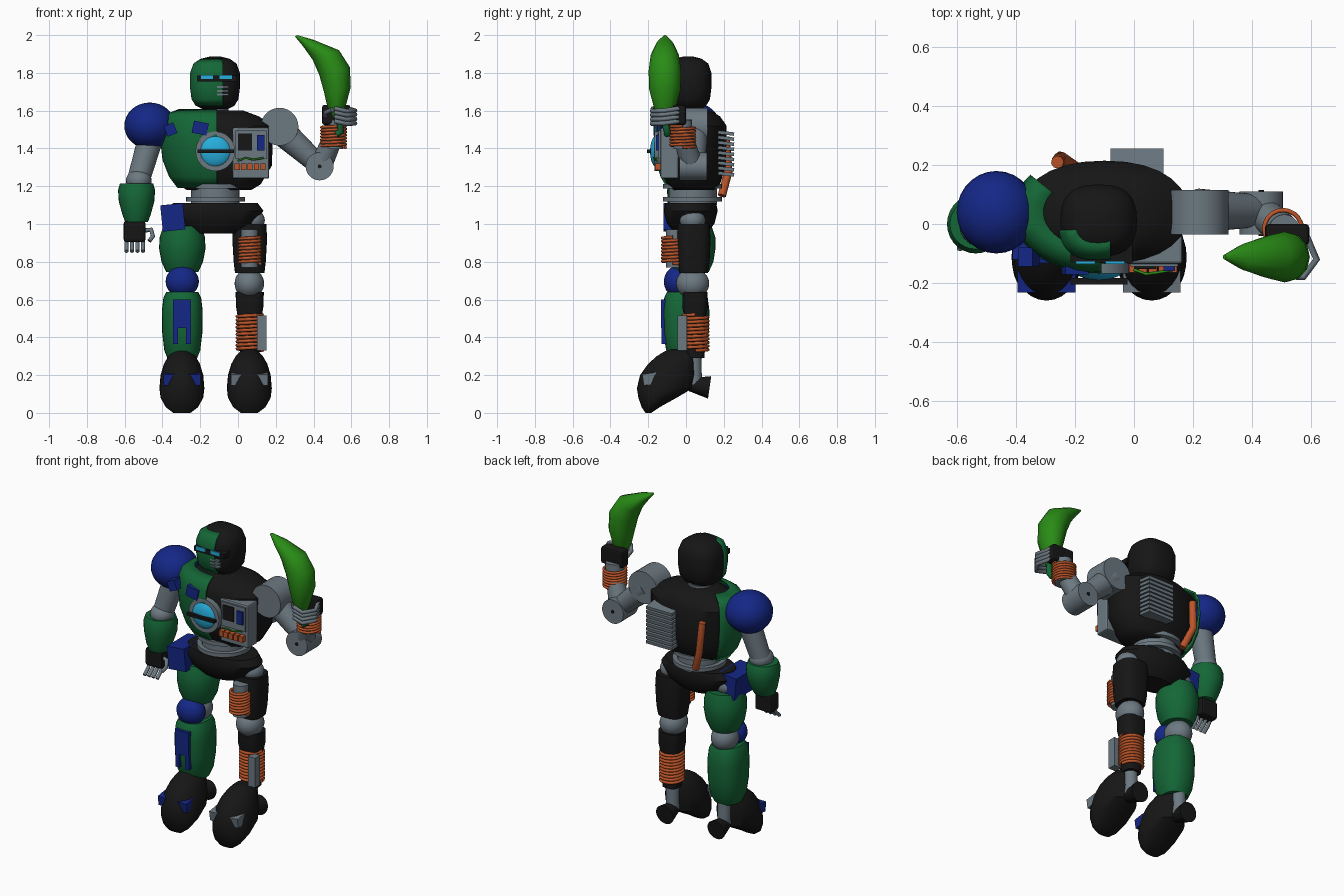
import bpy, bmesh, math
from mathutils import Vector, Matrix

if "Cube" in bpy.data.objects:
    bpy.data.objects.remove(bpy.data.objects["Cube"])

def mat(name, *c):
    m = bpy.data.materials.new(name)
    m.diffuse_color = (*c, 1)
    m.use_nodes = True
    m.node_tree.nodes["Principled BSDF"].inputs["Base Color"].default_value = m.diffuse_color
    return m

GREY = mat("slate grey", .15, .19, .22)
BLACK = mat("black", .008, .008, .008)
GREEN = mat("dark green", .007, .135, .038)
BLUE = mat("deep blue", .007, .02, .24)
ORANGE = mat("copper orange", .5, .09, .022)
CYAN = mat("cyan glow", .02, .42, .72)
LEAF = mat("leaf green", .022, .26, .008)

def finish(name, bm, m, smooth=40):
    bmesh.ops.recalc_face_normals(bm, faces=bm.faces)
    me = bpy.data.meshes.new(name)
    bm.to_mesh(me)
    bm.free()
    me.materials.append(m)
    ob = bpy.data.objects.new(name, me)
    bpy.context.collection.objects.link(ob)
    if smooth:
        bpy.ops.object.select_all(action='DESELECT')
        ob.select_set(True)
        bpy.context.view_layer.objects.active = ob
        bpy.ops.object.shade_smooth_by_angle(angle=math.radians(smooth))
    return ob

def loft(name, m, sections, n=28, e=2.0, cuts=(), caps=True):
    """Skin of superellipse rings (x, y, z, rx, ry[, tilt]); cuts keep the side behind each plane."""
    bm = bmesh.new()
    rings = []
    for x, y, z, rx, ry, *t in sections:
        t = t[0] if t else 0
        ring = []
        for i in range(n):
            a = 2 * math.pi * i / n
            c, s = math.cos(a), math.sin(a)
            u = math.copysign(abs(c) ** (2 / e), c) * rx
            v = math.copysign(abs(s) ** (2 / e), s) * ry
            ring.append(bm.verts.new((x + u * math.cos(t), y + v, z + u * math.sin(t))))
        rings.append(ring)
    for a, b in zip(rings, rings[1:]):
        for i in range(n):
            bm.faces.new((a[i], a[(i + 1) % n], b[(i + 1) % n], b[i]))
    if caps:
        bm.faces.new(rings[0][::-1])
        bm.faces.new(rings[-1])
    for co, no in cuts:
        bmesh.ops.bisect_plane(bm, geom=bm.verts[:] + bm.edges[:] + bm.faces[:],
                               plane_co=co, plane_no=no, clear_outer=True)
    ob = finish(name, bm, m)
    if cuts:
        ob.modifiers.new("thickness", 'SOLIDIFY').thickness = .012
    return ob

def ball(name, m, c, r):
    bm = bmesh.new()
    bmesh.ops.create_uvsphere(bm, u_segments=28, v_segments=16, radius=1,
                              matrix=Matrix.Translation(c) @ Matrix.Diagonal((*r, 1)))
    return finish(name, bm, m, 60)

def rod(name, m, p, q, r1, r2=None):
    p, q = Vector(p), Vector(q)
    bm = bmesh.new()
    rot = (q - p).to_track_quat('Z', 'Y').to_matrix().to_4x4()
    bmesh.ops.create_cone(bm, cap_ends=True, segments=28, radius1=r1, radius2=r1 if r2 is None else r2,
                          depth=(q - p).length, matrix=Matrix.Translation((p + q) / 2) @ rot)
    return finish(name, bm, m)

def box(name, m, x, y, z, bevel=0, tilt=0, pitch=0):
    lo, hi = Vector((x[0], y[0], z[0])), Vector((x[1], y[1], z[1]))
    bm = bmesh.new()
    bmesh.ops.create_cube(bm, size=1, matrix=Matrix.Translation((lo + hi) / 2) @ Matrix.Rotation(tilt, 4, 'Y')
                          @ Matrix.Rotation(pitch, 4, 'X') @ Matrix.Diagonal((*(hi - lo), 1)))
    if bevel:
        bmesh.ops.bevel(bm, geom=bm.edges[:], offset=bevel, segments=2, affect='EDGES', profile=.5)
    return finish(name, bm, m, 0)

def wire(name, m, pts, r):
    cu = bpy.data.curves.new(name, 'CURVE')
    cu.dimensions, cu.bevel_depth, cu.bevel_resolution, cu.use_fill_caps = '3D', r, 2, True
    sp = cu.splines.new('POLY')
    sp.points.add(len(pts) - 1)
    for p, co in zip(sp.points, pts):
        p.co = (*co, 1)
    cu.materials.append(m)
    ob = bpy.data.objects.new(name, cu)
    bpy.context.collection.objects.link(ob)

def coil(name, x, y, z0, z1, r, turns):
    n = turns * 20
    wire(name, ORANGE, [(x + r * math.cos(i * math.pi / 10), y + r * math.sin(i * math.pi / 10),
                         z0 + (z1 - z0) * i / n) for i in range(n + 1)], (z1 - z0) / turns * .47)

CX = -.12   # body axis

# Head, mask and face
HEAD = [(1.61, .07), (1.625, .1), (1.66, .122), (1.72, .13), (1.8, .13), (1.85, .112), (1.875, .075), (1.886, .03)]
loft("head", BLACK, [(CX, .012, z, r, r * .94) for z, r in HEAD], e=2.6)
loft("face_mask", GREEN, [(CX - .003, .008, z, r * 1.02, r) for z, r in HEAD[1:-1]], e=2.6, caps=False,
     cuts=[((-.08, 0, 0), (1, 0, 0)), ((0, -.02, 0), (0, 1, 0))])
box("visor", BLACK, (-.215, -.005), (-.13, -.07), (1.755, 1.785))
for x in (-.165, -.065):
    box("eye", CYAN, (x - .032, x + .032), (-.136, -.128), (1.768, 1.79))
for z in (1.685, 1.705, 1.725):
    box("mouth_grille", GREY, (-.11, -.05), (-.122, -.09), (z - .005, z + .005))
rod("neck", GREY, (CX, .03, 1.52), (CX, .03, 1.63), .062)
rod("neck_ring", GREY, (CX, .03, 1.595), (CX, .03, 1.612), .07)

# Torso and green half shell
loft("torso", BLACK, [(-.1, .04, z, a, b) for z, a, b in
     [(1.18, .17, .11), (1.21, .22, .14), (1.31, .28, .172), (1.52, .285, .175), (1.57, .21, .14), (1.6, .13, .09)]], e=2.2)
loft("chest_shell", GREEN, [(CX, .04, z, a, b) for z, a, b in
     [(1.19, .2, .14), (1.25, .245, .175), (1.34, .28, .2), (1.45, .292, .21), (1.54, .285, .203), (1.58, .265, .18), (1.61, .19, .13)]],
     n=48, caps=False, cuts=[((-.11, 0, 0), (1, 0, 0)), ((-.33, .15, 0), (.62, .78, 0))])
box("chest_trim", BLUE, (-.24, -.16), (-.172, -.13), (1.475, 1.54), tilt=.2)
box("chest_trim_outer", BLUE, (-.385, -.33), (-.145, -.08), (1.47, 1.53), tilt=-.4)

# Chest lamp
rod("lamp_housing", GREY, (CX, -.02, 1.385), (CX, -.168, 1.385), .105)
ball("lamp_lens", CYAN, (CX, -.155, 1.385), (.085, .035, .085))
box("lamp_bar", BLACK, (-.215, -.022), (-.206, -.184), (1.376, 1.394))

# Open circuit panel
box("panel", GREY, (-.03, .165), (-.135, -.04), (1.24, 1.51), .01)
box("panel_inner", GREY, (-.012, .15), (-.145, -.13), (1.345, 1.495))
box("panel_screen", BLACK, (.0, .075), (-.152, -.13), (1.39, 1.48))
box("panel_chip", BLUE, (.1, .14), (-.16, -.13), (1.39, 1.47))
for i in range(5):
    box("panel_relay", ORANGE, (-.018 + i * .034, .01 + i * .034), (-.165, -.13), (1.285, 1.32))
wire("panel_wire", LEAF, [(0, -.155, 1.335), (.04, -.17, 1.35), (.08, -.165, 1.34), (.135, -.155, 1.35)], .005)

# Back fins and pipe
for i in range(9):
    z = 1.265 + i * .027
    box("cooling_fin", GREY, (-.08, .1), (.17, .255), (z - .009, z + .009), pitch=-.12)
wire("back_pipe", ORANGE, [(-.26, .21, 1.46), (-.25, .225, 1.28), (-.2, .19, 1.15)], .022)

# Waist and pelvis
rod("waist", GREY, (CX, .035, 1.1), (CX, .035, 1.22), .128)
for z in (1.13, 1.2):
    rod("waist_ring", GREY, (CX, .035, z - .012), (CX, .035, z + .012), .156)
loft("pelvis", BLACK, [(CX, .025, z, a, b) for z, a, b in
     [(.95, .13, .08), (1.0, .21, .125), (1.07, .255, .143), (1.11, .225, .135)]])
box("hip_pouch", BLUE, (-.405, -.285), (-.12, .09), (.965, 1.105), tilt=-.1)

# Boots, ankles, knees and hips on both sides
for x, trim in ((-.297, BLUE), (.06, GREY)):
    loft("boot", BLACK, [(x, (a + b) / 2, z, r, (b - a) / 2) for z, a, b, r in
         [(0, -.215, -.185, .045), (.03, -.235, -.14, .085), (.08, -.252, -.05, .113), (.13, -.26, .035, .119),
          (.2, -.243, .052, .113), (.26, -.2, .052, .095), (.3, -.155, .05, .072), (.325, -.115, .035, .048), (.337, -.08, .0, .02)]])
    rod("boot_heel", BLACK, (x, .02, .15), (x, .125, .135), .035, .06)
    box("boot_trim", trim, (x - .098, x + .098), (-.228, -.155), (.15, .21), pitch=.15)
    rod("ankle", GREY, (x, .045, .15), (x, .04, .34), .04)
    ball("knee", GREY, (x, .035, .685), (.078, .088, .08))
    ball("hip", GREY, (x + (.012 if x > 0 else -.012), .035, 1.02), (.07, .068, .06))

# Stripped leg
X = .062
loft("thigh_frame", BLACK, [(X, .04, .74, .078, .075), (X, .04, .8, .085, .085), (X, .04, .92, .092, .09), (X, .04, 1.0, .088, .085)], e=3)
rod("thigh_core", GREY, (X, -.06, .77), (X, -.06, .97), .045)
coil("thigh_coil", X, -.07, .79, .93, .055, 8)
loft("shin_frame", BLACK, [(X, .048, .29, .05, .05), (X, .048, .5, .062, .055), (X, .048, .56, .072, .068), (X, .048, .64, .075, .065)], e=3)
coil("shin_coil", X, .05, .33, .52, .066, 10)
box("shin_plate", GREY, (.1, .15), (-.045, .005), (.33, .515))

# Armoured leg
X = -.295
loft("thigh_armour", GREEN, [(X, .03, z, a, b) for z, a, b in
     [(.745, .085, .09), (.8, .11, .115), (.87, .123, .126), (.93, .12, .125), (.99, .1, .105)]])
ball("knee_cap", BLUE, (X, -.045, .695), (.088, .072, .082))
loft("shin_armour", GREEN, [(X, 0, z, a, b) for z, a, b in
     [(.28, .075, .08), (.33, .095, .105), (.42, .106, .12), (.54, .108, .124), (.61, .1, .115), (.64, .085, .1)]], e=2.4)
box("shin_trim", BLUE, (-.343, -.25), (-.133, -.1), (.45, .6))
for x in (-.33, -.263):
    box("shin_trim_leg", BLUE, (x - .013, x + .013), (-.131, -.1), (.365, .46))

# Lowered armoured arm
ball("shoulder_guard", BLUE, (-.467, .04, 1.52), (.135, .14, .123))
rod("upper_arm", GREY, (-.455, .04, 1.48), (-.525, .01, 1.24), .068, .06)
ball("elbow", GREY, (-.525, .0, 1.23), (.068, .075, .06))
loft("forearm_armour", GREEN, [(-.537, y, z, a, b) for y, z, a, b in
     [(0, 1.215, .088, .085), (0, 1.18, .098, .1), (0, 1.12, .094, .098), (-.01, 1.05, .075, .08), (-.015, 1.01, .06, .06)]])
box("lowered_palm", BLACK, (-.605, -.49), (-.06, .02), (.905, 1.015), .012)
for i in range(4):
    x = -.59 + i * .029
    wire("lowered_finger", GREY, [(x, -.025, .92), (x, -.05, .885), (x, -.085, .855)], .011)
wire("lowered_thumb", GREY, [(-.495, -.03, .965), (-.46, -.05, .97), (-.45, -.07, .935), (-.47, -.08, .91)], .012)

# Raised bare arm
rod("bare_shoulder", GREY, (.22, -.035, 1.515), (.22, .115, 1.515), .1)
rod("bare_upper_arm", GREY, (.22, .045, 1.5), (.42, .045, 1.32), .075, .055)
rod("bare_elbow", GREY, (.432, -.035, 1.305), (.432, .11, 1.305), .074)
rod("elbow_pin", BLACK, (.432, -.04, 1.305), (.432, .115, 1.305), .01)
rod("bare_forearm", GREY, (.435, .035, 1.3), (.505, -.015, 1.46), .06, .052)
rod("bare_wrist", GREY, (.505, -.015, 1.4), (.51, -.02, 1.55), .052)
coil("forearm_coil", .506, -.017, 1.405, 1.52, .064, 7)
box("raised_palm", BLACK, (.445, .595), (-.07, .0), (1.525, 1.63), .012)
for z in (1.545, 1.568, 1.591, 1.612):
    wire("raised_finger", GREY, [(.58, -.03, z), (.62, -.12, z - .012), (.575, -.18, z - .015), (.51, -.175, z)], .012)
wire("raised_thumb", GREY, [(.46, -.03, 1.56), (.465, -.12, 1.59), (.5, -.165, 1.605)], .013)

# Curved fruit held in the hand: inner edge, outer edge, half thickness
def fruit(a, b, c, d, ry):
    return ((a + c) / 2, -.112, (b + d) / 2, math.hypot(c - a, d - b) / 2, ry, math.atan2(d - b, c - a))
loft("fruit", LEAF, [fruit(*s) for s in
     [(.302, 1.992, .313, 2.0, .008), (.345, 1.94, .40, 1.975, .045), (.395, 1.87, .535, 1.92, .075), (.43, 1.79, .592, 1.83, .086),
      (.455, 1.7, .597, 1.725, .083), (.473, 1.62, .572, 1.63, .06), (.51, 1.55, .545, 1.55, .03)]], n=12)
wire("fruit_stem", GREEN, [(.528, -.11, 1.58), (.54, -.11, 1.53), (.545, -.1, 1.49), (.52, -.1, 1.475)], .018)
